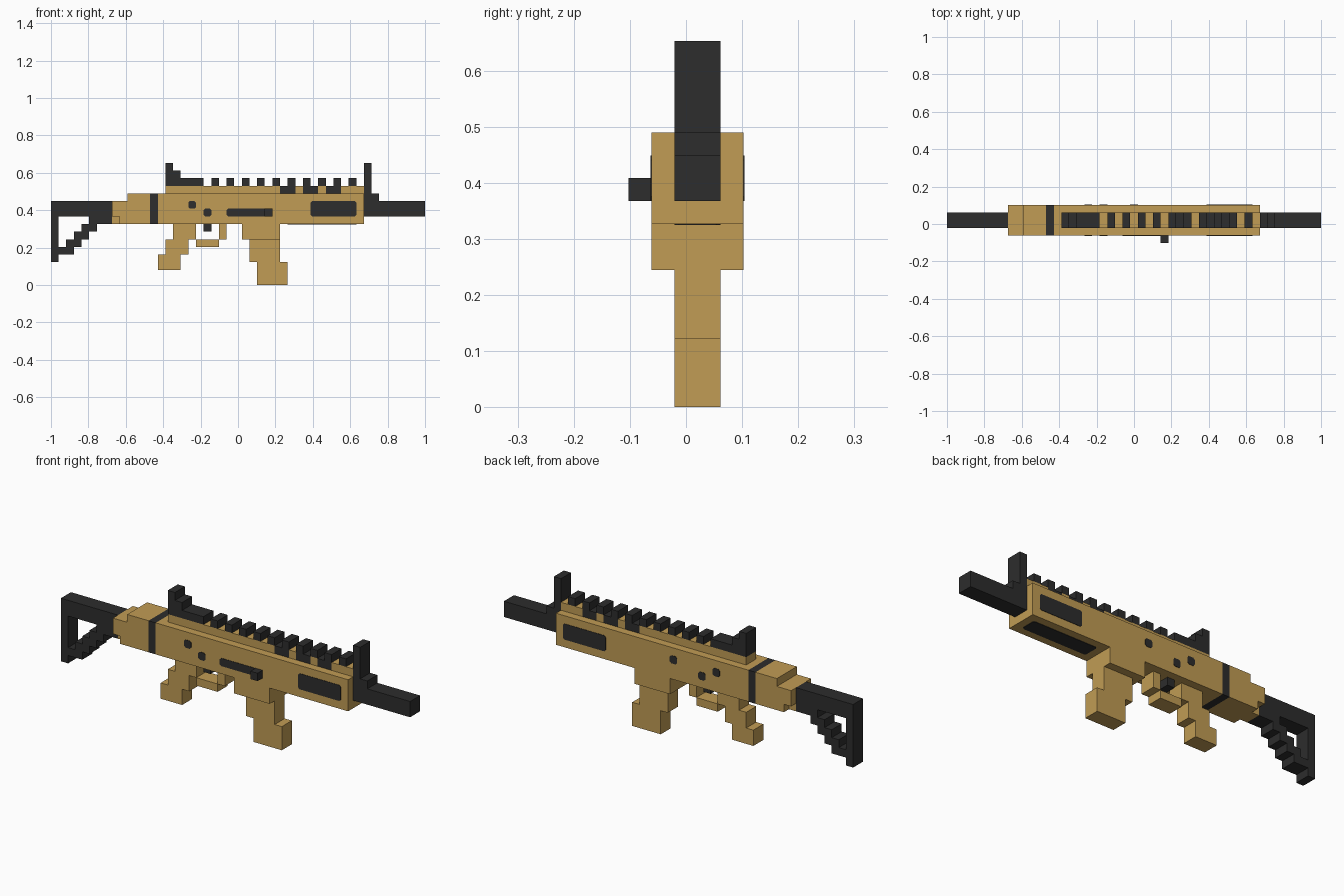
import bpy
import bmesh
from mathutils import Vector

if "Cube" in bpy.data.objects:
    bpy.data.objects.remove(bpy.data.objects["Cube"], do_unlink=True)

U = 2 / 49            # one block of the grid; the model is 49 blocks long
CORE = (2, 4)         # narrow depth range, in blocks
WIDE = (1, 5)         # full depth range, in blocks
THIN = 0.05           # painted plate thickness, in blocks


def material(name, rgb):
    m = bpy.data.materials.new(name)
    m.use_nodes = True
    m.diffuse_color = (*rgb, 1)
    bsdf = m.node_tree.nodes["Principled BSDF"]
    bsdf.inputs["Base Color"].default_value = (*rgb, 1)
    bsdf.inputs["Roughness"].default_value = 0.8
    return m


TAN = material("tan", (0.533, 0.332, 0.089))
BLACK = material("black", (0.026, 0.026, 0.026))


def prism(name, outline, span, mat, axis="y"):
    """Extrude an outline in block units: (x, z) along y, or (x, y) along z."""
    def place(a, b, d):
        x, y, z = (a, d, b) if axis == "y" else (a, b, d)
        return Vector(((x - 24.5) * U, (y - 2.5) * U, z * U))
    bm = bmesh.new()
    face = bm.faces.new([bm.verts.new(place(a, b, span[0])) for a, b in outline])
    moved = bmesh.ops.extrude_face_region(bm, geom=[face])["geom"]
    shift = place(0, 0, span[1]) - place(0, 0, span[0])
    bmesh.ops.translate(bm, vec=shift,
                        verts=[v for v in moved if isinstance(v, bmesh.types.BMVert)])
    bmesh.ops.recalc_face_normals(bm, faces=bm.faces)
    mesh = bpy.data.meshes.new(name)
    bm.to_mesh(mesh)
    bm.free()
    mesh.materials.append(mat)
    ob = bpy.data.objects.new(name, mesh)
    bpy.context.collection.objects.link(ob)
    return ob


def box(name, x0, x1, z0, z1, span, mat):
    return prism(name, [(x0, z0), (x1, z0), (x1, z1), (x0, z1)], span, mat)


def plate(name, a0, a1, b0, b1, span, axis="y", c=0.2):
    """Thin black marking with clipped corners."""
    outline = [(a0 + c, b0), (a1 - c, b0), (a1, b0 + c), (a1, b1 - c),
               (a1 - c, b1), (a0 + c, b1), (a0, b1 - c), (a0, b0 + c)]
    return prism(name, outline, span, BLACK, axis)


# Receiver with the magazine well, band and stepped rear
prism("receiver", [(14, 8), (25, 8), (25, 6), (30, 6), (30, 8),
                   (41, 8), (41, 12), (14, 12)], WIDE, TAN)
box("receiver_band", 13, 14, 8, 12, WIDE, BLACK)
prism("receiver_rear", [(9, 8), (13, 8), (13, 12), (10, 12), (10, 11),
                        (8, 11), (8, 9), (9, 9)], WIDE, TAN)
box("receiver_rear_foot", 8, 9, 8, 9, CORE, TAN)

# Stock: top bar with butt, and a stepped strut below it
prism("stock", [(0, 3), (1, 3), (1, 9), (8, 9), (8, 11), (0, 11)], CORE, BLACK)
prism("stock_strut", [(1, 4), (3, 4), (3, 5), (4, 5), (4, 6), (5, 6), (5, 7),
                      (6, 7), (6, 8), (8, 8), (8, 9), (5, 9), (5, 8), (4, 8),
                      (4, 7), (3, 7), (3, 6), (2, 6), (2, 5), (1, 5)], CORE, BLACK)

# Grip, trigger and magazine
prism("grip", [(14, 2), (17, 2), (17, 4), (18, 4), (18, 6), (19, 6), (19, 8),
               (16, 8), (16, 6), (15, 6), (15, 4), (14, 4)], CORE, TAN)
box("trigger_guard", 19, 22, 5, 6, CORE, TAN)
box("trigger_guard_post", 22, 23, 6, 8, CORE, TAN)
# The guard meets its post and the grip along their edges
box("trigger", 20, 21, 7, 8, CORE, BLACK)
prism("magazine", [(27, 0), (31, 0), (31, 3), (30, 3), (30, 6),
                   (26, 6), (26, 3), (27, 3)], CORE, TAN)

# Top rail in alternating tan and black lengths, with teeth
cuts = [15, 30, 32, 33, 35, 36, 38, 41]
for i, (a, b) in enumerate(zip(cuts, cuts[1:])):
    box(f"rail_{i + 1}", a, b, 12, 13, CORE, BLACK if i % 2 else TAN)
for i in range(10):
    x = 21 + 2 * i
    box(f"rail_tooth_{i + 1}", x, x + 1, 13, 14, CORE, BLACK)

# Sights and barrel
prism("rear_sight", [(15, 13), (20, 13), (20, 14), (17, 14), (17, 15),
                     (16, 15), (16, 16), (15, 16)], CORE, BLACK)
prism("barrel_and_front_sight", [(41, 9), (49, 9), (49, 11), (43, 11), (43, 12),
                                 (42, 12), (42, 16), (41, 16)], CORE, BLACK)

# Markings on both sides
for side, span in (("front", (1 - THIN, 1)), ("back", (5, 5 + THIN))):
    plate(f"{side}_vent", 34, 40, 9, 11, span)
    plate(f"{side}_upper_pin", 18, 19, 10, 11, span)
    plate(f"{side}_lower_pin", 20, 21, 9, 10, span)

# Markings on one side only, the underside vent and the charging handle
plate("back_middle_pin", 24, 25, 10, 11, (5, 5 + THIN))
plate("bolt_slot", 23, 29, 9, 10, (1 - THIN, 1))
plate("underside_vent", 31, 40, 2, 4, (8 - THIN, 8), axis="z")
box("charging_handle", 28, 29, 9, 10, (0, 1), BLACK)
